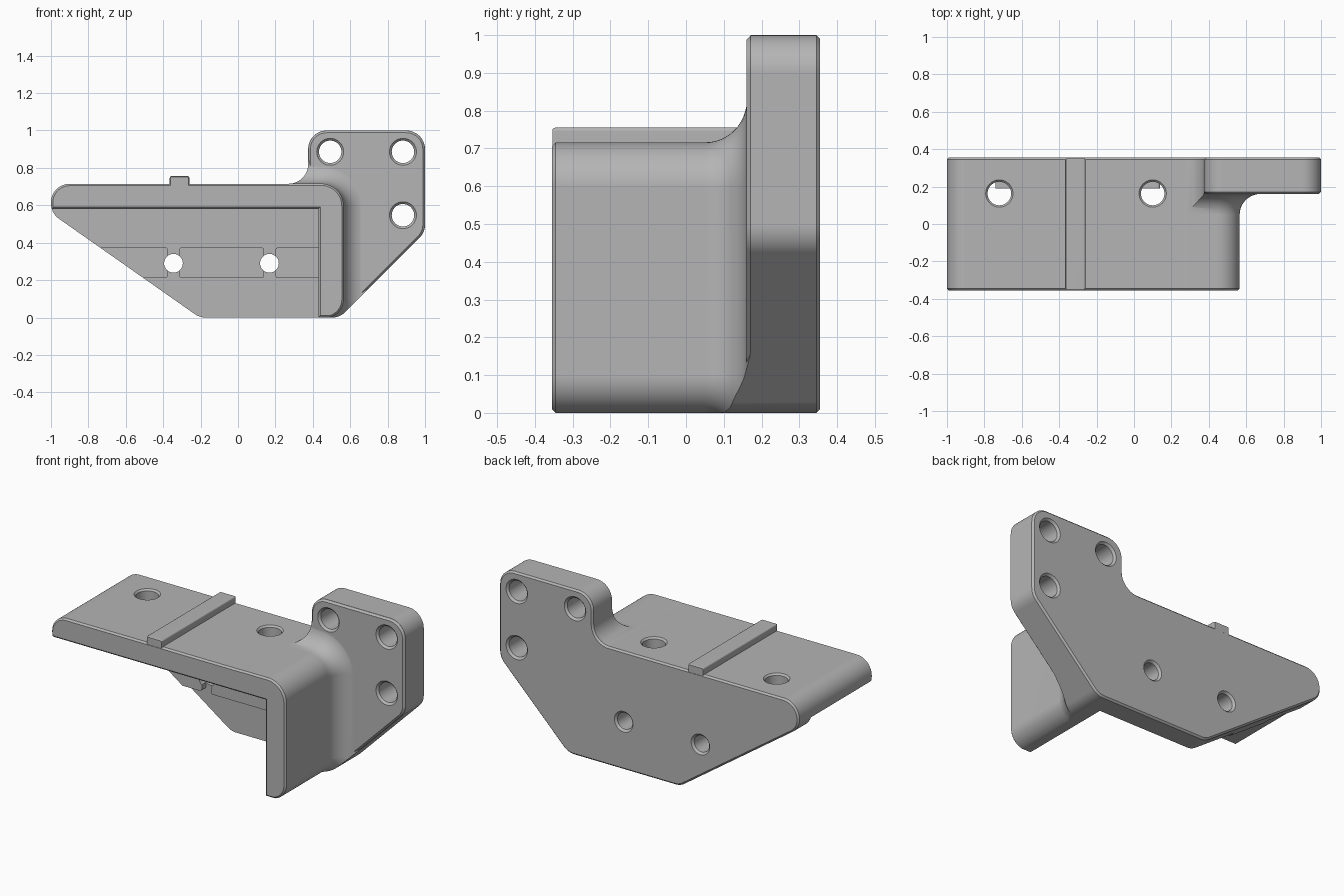
import bpy, bmesh, math
from mathutils import Vector

if "Cube" in bpy.data.objects:
    bpy.data.objects.remove(bpy.data.objects["Cube"], do_unlink=True)

grey = bpy.data.materials.new("plain grey")
grey.use_nodes = True
GREY = (0.46, 0.46, 0.46, 1)
grey.diffuse_color = GREY
grey.node_tree.nodes["Principled BSDF"].inputs["Base Color"].default_value = GREY


def rounded(corners, steps=12):
    """Counter-clockwise outline from (x, z, radius) corners."""
    out = []
    for i, (x, z, r) in enumerate(corners):
        p = Vector((x, z))
        a = (Vector(corners[i - 1][:2]) - p).normalized()
        b = (Vector(corners[(i + 1) % len(corners)][:2]) - p).normalized()
        if r == 0:
            out.append(p)
            continue
        half = a.angle(b) / 2
        centre = p + (a + b).normalized() * r / math.sin(half)
        start = p + a * r / math.tan(half) - centre
        sweep = math.pi - 2 * half
        if a.x * b.y - a.y * b.x > 0:
            sweep = -sweep
        for k in range(steps + 1):
            t = sweep * k / steps
            c, s = math.cos(t), math.sin(t)
            out.append(centre + Vector((start.x * c - start.y * s, start.x * s + start.y * c)))
    return out


def rect(x0, z0, x1, z1, r=0):
    return rounded([(x0, z0, r), (x1, z0, r), (x1, z1, r), (x0, z1, r)], 4)


def circle(x, z, r, n=40):
    return [Vector((x + r * math.cos(2 * math.pi * k / n), z + r * math.sin(2 * math.pi * k / n)))
            for k in range(n)]


def grow(outline, d):
    """Mitred outward offset."""
    out = []
    for i, p in enumerate(outline):
        e1 = (p - outline[i - 1]).normalized()
        e2 = (outline[(i + 1) % len(outline)] - p).normalized()
        n1, n2 = Vector((e1.y, -e1.x)), Vector((e2.y, -e2.x))
        out.append(p + (n1 + n2) * d / (1 + n1.dot(n2)))
    return out


def loft(name, outline, rings, axis="y"):
    """Solid through (depth, offset) rings of one outline."""
    bm = bmesh.new()
    loops = []
    for depth, d in rings:
        loops.append([bm.verts.new((p.x, depth, p.y) if axis == "y" else (p.x, p.y, depth))
                      for p in grow(outline, d)])
    n = len(outline)
    for a, b in zip(loops, loops[1:]):
        for i in range(n):
            j = (i + 1) % n
            bm.faces.new((a[i], a[j], b[j], b[i]))
    bm.faces.new(loops[0])
    bm.faces.new(loops[-1])
    bmesh.ops.recalc_face_normals(bm, faces=bm.faces[:])
    mesh = bpy.data.meshes.new(name)
    bm.to_mesh(mesh)
    bm.free()
    mesh.materials.append(grey)
    obj = bpy.data.objects.new(name, mesh)
    bpy.context.collection.objects.link(obj)
    return obj


def volume(mesh):
    bm = bmesh.new()
    bm.from_mesh(mesh)
    v = bm.calc_volume(signed=True)
    bm.free()
    return v


def combine(target, other, operation):
    """Boolean that keeps the first solver result with a sensible volume."""
    before = volume(target.data)
    mod = target.modifiers.new("cut", "BOOLEAN")
    mod.operation, mod.object = operation, other
    result = None
    for solver in ("MANIFOLD", "EXACT", "FLOAT"):
        mod.solver = solver
        bpy.context.view_layer.update()
        graph = bpy.context.evaluated_depsgraph_get()
        mesh = bpy.data.meshes.new_from_object(target.evaluated_get(graph))
        v = volume(mesh)
        if (0 < v < before) if operation == "DIFFERENCE" else (before < v):
            result = mesh
            break
    target.modifiers.remove(mod)
    if result:
        target.data = result
    bpy.data.objects.remove(other, do_unlink=True)


FRONT, BACK, PLATE, WALL, PAD = -0.355, 0.355, 0.16, 0.23, 0.19
TOP, C = 0.715, 0.01

# Full-depth bracket from the back plate outline
outline = rounded([(-1, 0.558, 0.1), (-0.205, 0, 0.1), (0.545, 0, 0.1), (1, 0.455, 0.1),
                   (1, 1, 0.1), (0.375, 1, 0.1), (0.375, TOP, 0.105), (-1, TOP, 0.1)])
bracket = loft("bracket", outline, [(FRONT, -C), (FRONT + C, 0), (BACK - C, 0), (BACK, -C)])

# Space in front of the plate, around the block and its flared fillet
space = loft("space_cutter", rect(-3, -1, 3, 3), [(-1, 0), (PLATE + 0.011, 0)])
block = rounded([(-4, -0.003, 0), (0.565, -0.003, 0.1), (0.565, TOP + 0.001, 0.12), (-4, TOP + 0.001, 0)])
R = 0.11
flare = [(PLATE - R + R * math.sin(t), R * (1 - math.cos(t)))
         for t in [math.radians(7.5 * k) for k in range(11)]]
flare += [(0.17, 0.133), (0.2, 0.133)]
combine(space, loft("block", block, [(-1.2, -C), (FRONT, -C), (FRONT + C, 0)] + flare), "DIFFERENCE")
combine(space, loft("plate_edge", outline, [(PLATE, -0.012), (PLATE + 0.015, 0.003)]), "DIFFERENCE")
combine(bracket, space, "DIFFERENCE")

# Pocket under the shelf, leaving three raised pads on its back wall
pocket = loft("pocket_cutter", rect(-2, -1, 0.43, 0.58),
              [(FRONT - 0.05, C + 0.05), (FRONT + C, 0), (WALL, 0)])
for x0, x1 in [(-3, -0.375), (-0.315, 0.14), (0.2, 0.6)]:
    combine(pocket, loft("pad", rect(x0, 0.21, x1, 0.375, 0.015), [(PAD, 0), (0.3, 0)]), "DIFFERENCE")
combine(bracket, pocket, "DIFFERENCE")

# Locating ridge across the shelf
ridge = loft("ridge", rect(-0.365, 0.68, -0.26, 0.756, 0.01),
             [(FRONT + 0.001, -C / 2), (FRONT + C, 0), (BACK - C, 0), (BACK - 0.001, -C / 2)])
combine(bracket, ridge, "UNION")

# Plate bolt holes, pocket screw holes and vertical shelf holes
back_edge = [(BACK - 0.012, 0), (BACK, 0.012), (BACK + 0.05, 0.012)]
for x, z in [(0.493, 0.886), (0.882, 0.886), (0.882, 0.547)]:
    rings = [(0.13, 0.012), (PLATE, 0.012), (PLATE + 0.012, 0)] + back_edge
    combine(bracket, loft("bolt_hole", circle(x, z, 0.06), rings), "DIFFERENCE")
for x in (-0.345, 0.168):
    combine(bracket, loft("screw_hole", circle(x, 0.29, 0.05), [(0.1, 0)] + back_edge), "DIFFERENCE")
for x in (-0.72, 0.1):
    rings = [(0.4, 0), (TOP - C, 0), (TOP, C), (0.85, C)]
    combine(bracket, loft("shelf_hole", circle(x, 0.163, 0.063), rings, "z"), "DIFFERENCE")

# Smooth curves with crisp edges
bpy.ops.object.select_all(action="DESELECT")
bracket.select_set(True)
bpy.context.view_layer.objects.active = bracket
bpy.ops.object.shade_smooth_by_angle(angle=math.radians(30))
normals = bracket.modifiers.new("even_shading", "WEIGHTED_NORMAL")
normals.keep_sharp = True
